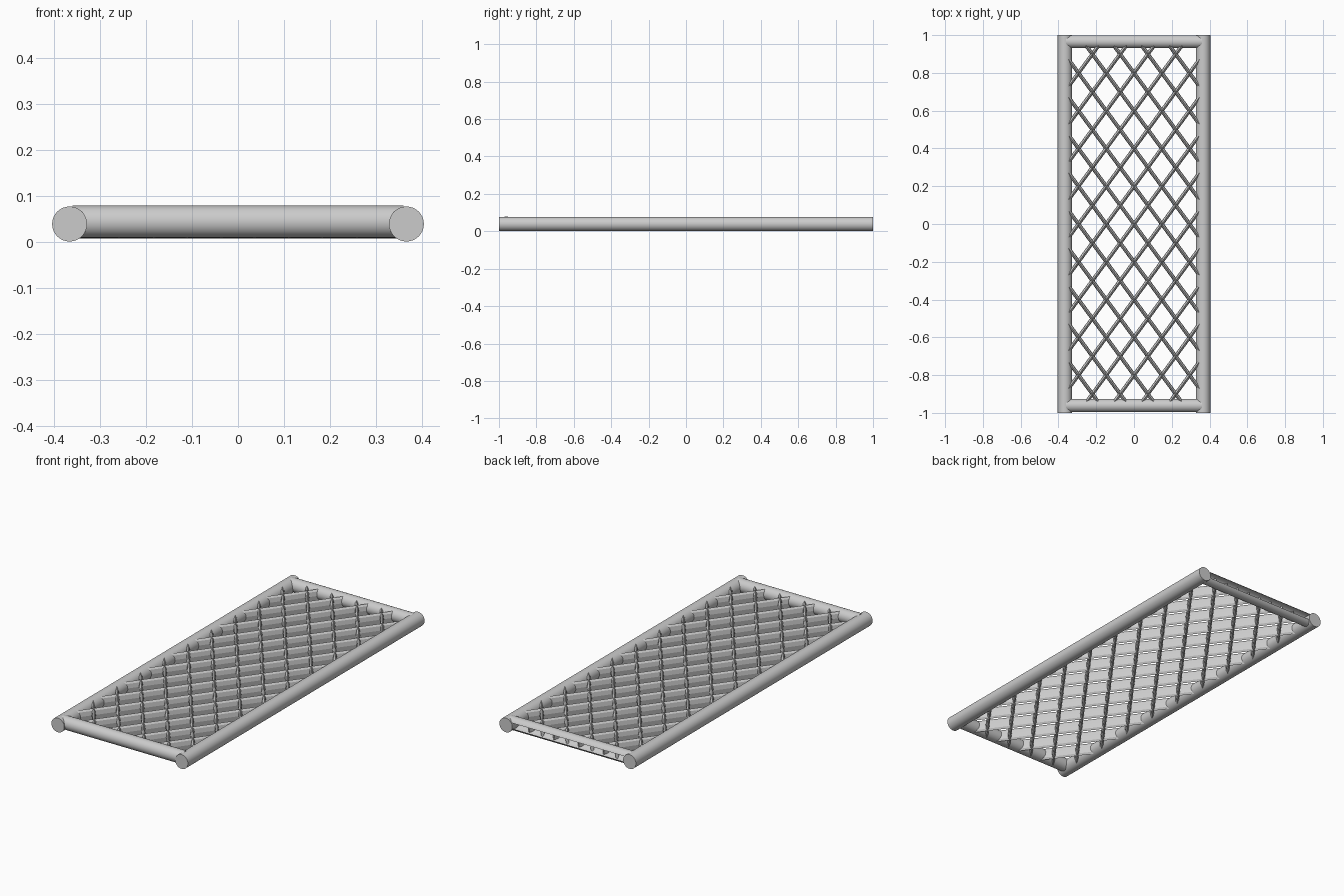
import bpy, math
from mathutils import Vector

if "Cube" in bpy.data.objects:
    bpy.data.objects.remove(bpy.data.objects["Cube"])

Z = 0.039


def smooth(ob):
    bpy.ops.object.select_all(action='DESELECT')
    ob.select_set(True)
    bpy.context.view_layer.objects.active = ob
    bpy.ops.object.shade_smooth_by_angle(angle=math.radians(35))


def tube(name, loc, radius, length, rot):
    bpy.ops.mesh.primitive_cylinder_add(vertices=32, radius=radius, depth=length,
                                        location=loc, rotation=rot)
    ob = bpy.context.object
    ob.name = name
    smooth(ob)
    return ob


def mesh_object(name, verts, faces):
    me = bpy.data.meshes.new(name)
    me.from_pydata(verts, [], faces)
    me.update()
    ob = bpy.data.objects.new(name, me)
    bpy.context.collection.objects.link(ob)
    return ob


# Long side rails
for side, x in (("left", -0.366), ("right", 0.366)):
    tube(side + "_rail", (x, 0, Z), 0.038, 2.0, (math.pi / 2, 0, 0))

# Front cross tube
tube("front_tube", (0, -0.961, 0.044), 0.035, 0.72, (0, math.pi / 2, 0))

# Back cross tube, with a slot along its outer face
n, half_slot = 28, math.radians(25)
verts, faces = [], []
for i in range(n + 1):
    a = half_slot + (2 * math.pi - 2 * half_slot) * i / n
    y, z = 0.966 + 0.035 * math.cos(a), 0.044 + 0.035 * math.sin(a)
    verts += [(-0.36, y, z), (0.36, y, z)]
    if i:
        b = 2 * i
        faces.append((b - 2, b, b + 1, b - 1))
back = mesh_object("back_tube", verts, faces)
smooth(back)

# Diagonal lattice: tall narrow bars clipped to the inside of the frame
PX, SLOPE, LX, LY = 0.147, 1.36, 0.352, 0.955
W, H, SIDES = 0.010, 0.032, 8
for name, s in (("rising_bars", 1), ("falling_bars", -1)):
    verts, faces = [], []
    for k in range(-8, 9):
        x0 = k * PX
        ys = sorted(((-LX - x0) * SLOPE * s, (LX - x0) * SLOPE * s))
        y1, y2 = max(ys[0], -LY), min(ys[1], LY)
        if y2 - y1 < 0.06:
            continue
        across = Vector((SLOPE, -s, 0)).normalized()
        base = len(verts)
        for y in (y1, y2):
            c = Vector((x0 + s * y / SLOPE, y, Z + 0.001))
            for j in range(SIDES):
                a = 2 * math.pi * j / SIDES
                verts.append(c + across * W * math.cos(a)
                             + Vector((0, 0, H * math.sin(a))))
        for j in range(SIDES):
            q = (j + 1) % SIDES
            faces.append((base + j, base + SIDES + j, base + SIDES + q, base + q))
        faces.append(tuple(base + j for j in range(SIDES)))
        faces.append(tuple(base + SIDES + j for j in reversed(range(SIDES))))
    mesh_object(name, verts, faces)
